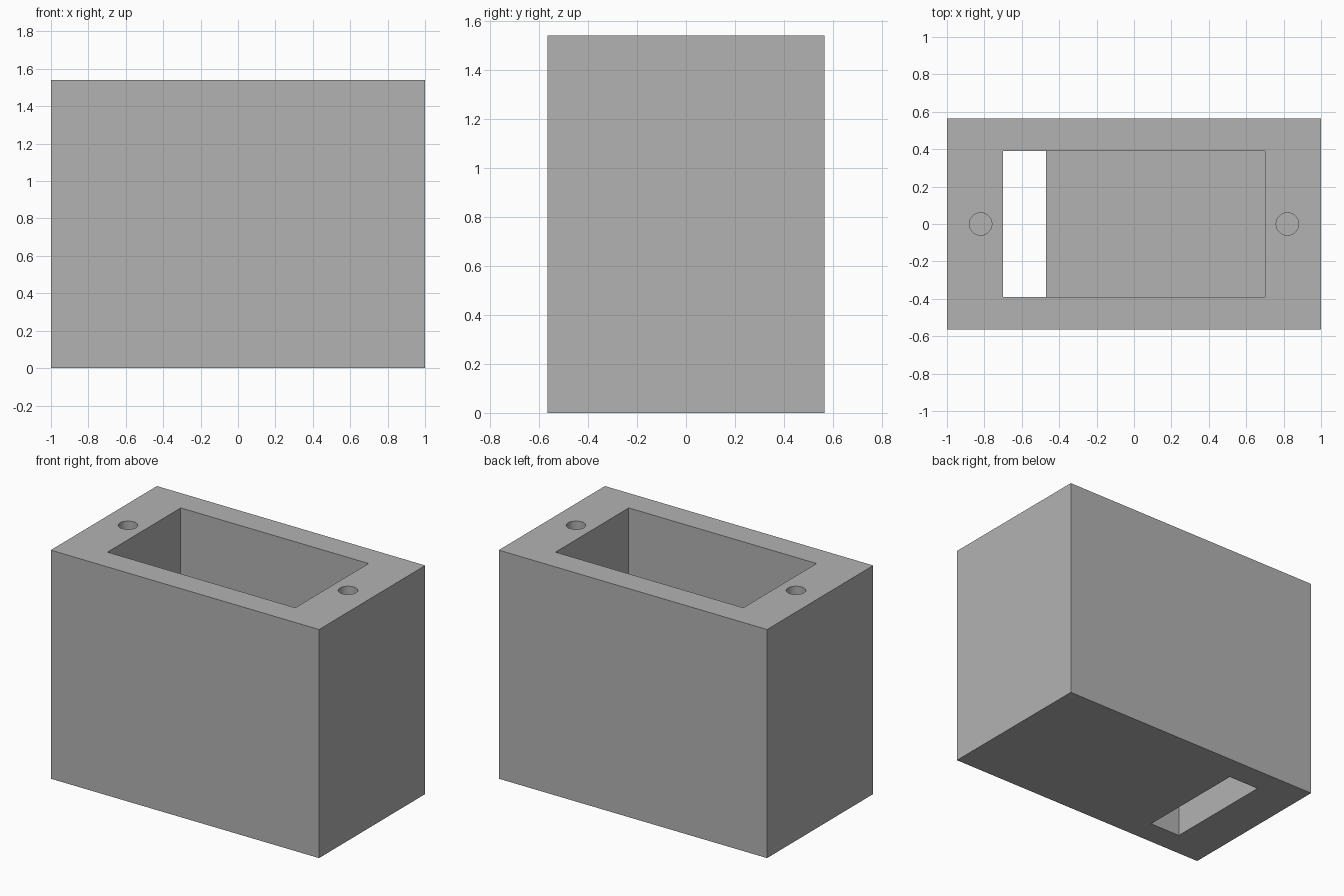
import bpy
import bmesh
from mathutils import Vector

cube = bpy.data.objects.get("Cube")
if cube:
    bpy.data.objects.remove(cube, do_unlink=True)

WIDTH, DEPTH, HEIGHT = 2.0, 1.13, 1.54
FLOOR = 0.17
POCKET_X, POCKET_Y = 0.70, 0.39
SLOT_X = -0.47
HOLE_X, HOLE_R, HOLE_DEPTH = 0.82, 0.06, 0.5

grey = bpy.data.materials.new("plain grey")
grey.use_nodes = True
grey.diffuse_color = (0.45, 0.45, 0.45, 1)
grey.node_tree.nodes["Principled BSDF"].inputs["Base Color"].default_value = (0.45, 0.45, 0.45, 1)


def extrude_object(name, points, direction):
    """Solid made by extruding a closed profile."""
    bm = bmesh.new()
    face = bm.faces.new([bm.verts.new(p) for p in points])
    result = bmesh.ops.extrude_face_region(bm, geom=[face], use_keep_orig=True)
    verts = [v for v in result["geom"] if isinstance(v, bmesh.types.BMVert)]
    bmesh.ops.translate(bm, verts=verts, vec=Vector(direction))
    bmesh.ops.recalc_face_normals(bm, faces=bm.faces)
    mesh = bpy.data.meshes.new(name)
    bm.to_mesh(mesh)
    bm.free()
    mesh.materials.append(grey)
    obj = bpy.data.objects.new(name, mesh)
    bpy.context.collection.objects.link(obj)
    return obj


def cut(target, cutter):
    """Subtract the cutter, then discard it."""
    cutter.hide_render = True
    mod = target.modifiers.new(cutter.name, "BOOLEAN")
    mod.operation = "DIFFERENCE"
    mod.solver = "EXACT"
    mod.object = cutter
    bpy.context.view_layer.objects.active = target
    bpy.ops.object.modifier_apply(modifier=mod.name)
    bpy.data.objects.remove(cutter, do_unlink=True)


# Outer block
x, y = WIDTH / 2, DEPTH / 2
block = extrude_object("housing_block",
                       [(-x, -y, 0), (x, -y, 0), (x, y, 0), (-x, y, 0)],
                       (0, 0, HEIGHT))

# Open pocket stepping down to a slot through the floor at one end
top, bottom = HEIGHT + 0.1, -0.1
profile = [(-POCKET_X, bottom), (SLOT_X, bottom), (SLOT_X, FLOOR),
           (POCKET_X, FLOOR), (POCKET_X, top), (-POCKET_X, top)]
cut(block, extrude_object("pocket_cutter",
                          [(px, -POCKET_Y, pz) for px, pz in profile],
                          (0, 2 * POCKET_Y, 0)))

# Blind screw hole at each end of the rim
for side in (-1, 1):
    bpy.ops.mesh.primitive_cylinder_add(vertices=48, radius=HOLE_R, depth=2 * HOLE_DEPTH,
                                        location=(side * HOLE_X, 0, HEIGHT))
    hole = bpy.context.object
    hole.name = "screw_hole_cutter"
    hole.data.materials.append(grey)
    cut(block, hole)

# Smooth hole walls, sharp block edges
bpy.ops.object.select_all(action="DESELECT")
block.select_set(True)
bpy.context.view_layer.objects.active = block
bpy.ops.object.shade_smooth_by_angle()
